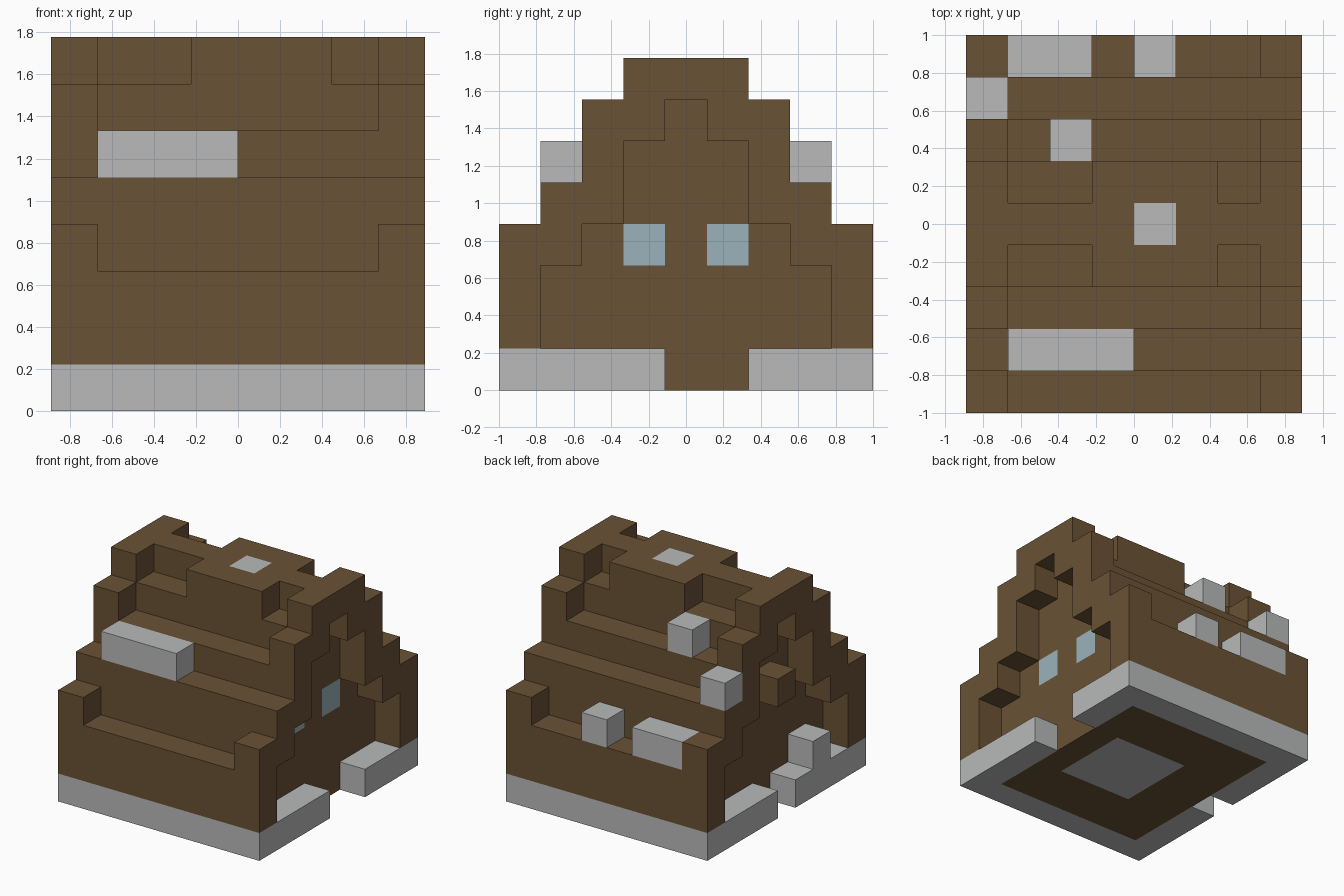
import bpy
import bmesh
from mathutils import Vector

cube = bpy.data.objects.get("Cube")
if cube:
    bpy.data.objects.remove(cube, do_unlink=True)

UNIT = 2 / 9                      # edge of one block
NX, NY = 8, 9                     # footprint in blocks


def make_material(name, rgb):
    mat = bpy.data.materials.new(name)
    mat.use_nodes = True
    color = (*rgb, 1.0)
    mat.diffuse_color = color
    mat.node_tree.nodes["Principled BSDF"].inputs["Base Color"].default_value = color
    return mat


brown = make_material("brown wood", (0.144, 0.084, 0.036))
grey = make_material("pale grey stone", (0.48, 0.49, 0.485))
glass = make_material("pale blue glass", (0.33, 0.45, 0.50))

cells = {}                        # block position -> part name
parts = {}                        # part name -> material


def fill(part, mat, xs, ys, zs):
    """Fill an inclusive range of blocks; later parts replace earlier ones."""
    parts[part] = mat
    for x in range(xs[0], xs[1] + 1):
        for y in range(ys[0], ys[1] + 1):
            for z in range(zs[0], zs[1] + 1):
                cells[x, y, z] = part


def block(part, mat, x, y, z):
    fill(part, mat, (x, x), (y, y), (z, z))


# House body with the stepped roof, mirrored front to back
for row, height in enumerate((3, 5, 6, 7, 8)):
    for y in (row, NY - 1 - row):
        fill("house_body", brown, (1, 6), (y, y), (0, height - 1))
fill("roof_ridge", brown, (3, 5), (3, 5), (7, 7))

# Gable frames: per level, the first and last block counted from the outer edge
levels = {1: (0, 0), 2: (0, 0), 3: (0, 1), 4: (1, 2), 5: (2, 2), 6: (2, 3), 7: (3, 4)}
for name, x in (("right_gable_frame", 0), ("left_gable_frame", NX - 1)):
    for z, (a, b) in levels.items():
        fill(name, brown, (x, x), (a, b), (z, z))
        fill(name, brown, (x, x), (NY - 1 - b, NY - 1 - a), (z, z))

# Stone footing, open at both doorways
for y in (0, NY - 1):
    fill("stone_footing", grey, (0, 7), (y, y), (0, 0))
for x, ys in ((7, (1, 3)), (7, (6, 7)), (0, (1, 3)), (0, (5, 7))):
    fill("stone_footing", grey, (x, x), ys, (0, 0))

# Stone slab in the floor and step by the right wall
fill("floor_slab", grey, (3, 5), (3, 5), (0, 0))
block("side_step", grey, 0, 2, 1)

# Beam end above the right doorway
block("beam_end", brown, 0, 4, 4)

# Windows in the left wall
for y in (3, 5):
    block("left_windows", glass, 6, y, 3)

# Stone patches on the roof
fill("front_roof_stone", grey, (1, 3), (1, 1), (5, 5))
fill("back_eave_stones", grey, (1, 2), (8, 8), (3, 3))
block("back_eave_stones", grey, 4, 8, 3)
block("back_corner_stone", grey, 0, 7, 5)
block("back_roof_stone", grey, 2, 6, 6)
block("chimney_cap", grey, 4, 4, 7)


def build(part):
    """Make one object from the outward block faces of a part."""
    bm = bmesh.new()
    for cell in (c for c, p in cells.items() if p == part):
        for axis in range(3):
            for side in (0, 1):
                beside = list(cell)
                beside[axis] += 2 * side - 1
                if tuple(beside) in cells:
                    continue
                u, v = (axis + 1) % 3, (axis + 2) % 3
                ring = []
                for du, dv in ((0, 0), (1, 0), (1, 1), (0, 1)):
                    p = Vector(cell)
                    p[axis] += side
                    p[u] += du
                    p[v] += dv
                    p -= Vector((NX / 2, NY / 2, 0))
                    ring.append(bm.verts.new(p * UNIT))
                bm.faces.new(ring if side else ring[::-1])
    bmesh.ops.remove_doubles(bm, verts=bm.verts, dist=UNIT / 100)
    mesh = bpy.data.meshes.new(part)
    bm.to_mesh(mesh)
    bm.free()
    mesh.materials.append(parts[part])
    bpy.context.collection.objects.link(bpy.data.objects.new(part, mesh))


for part in parts:
    build(part)
